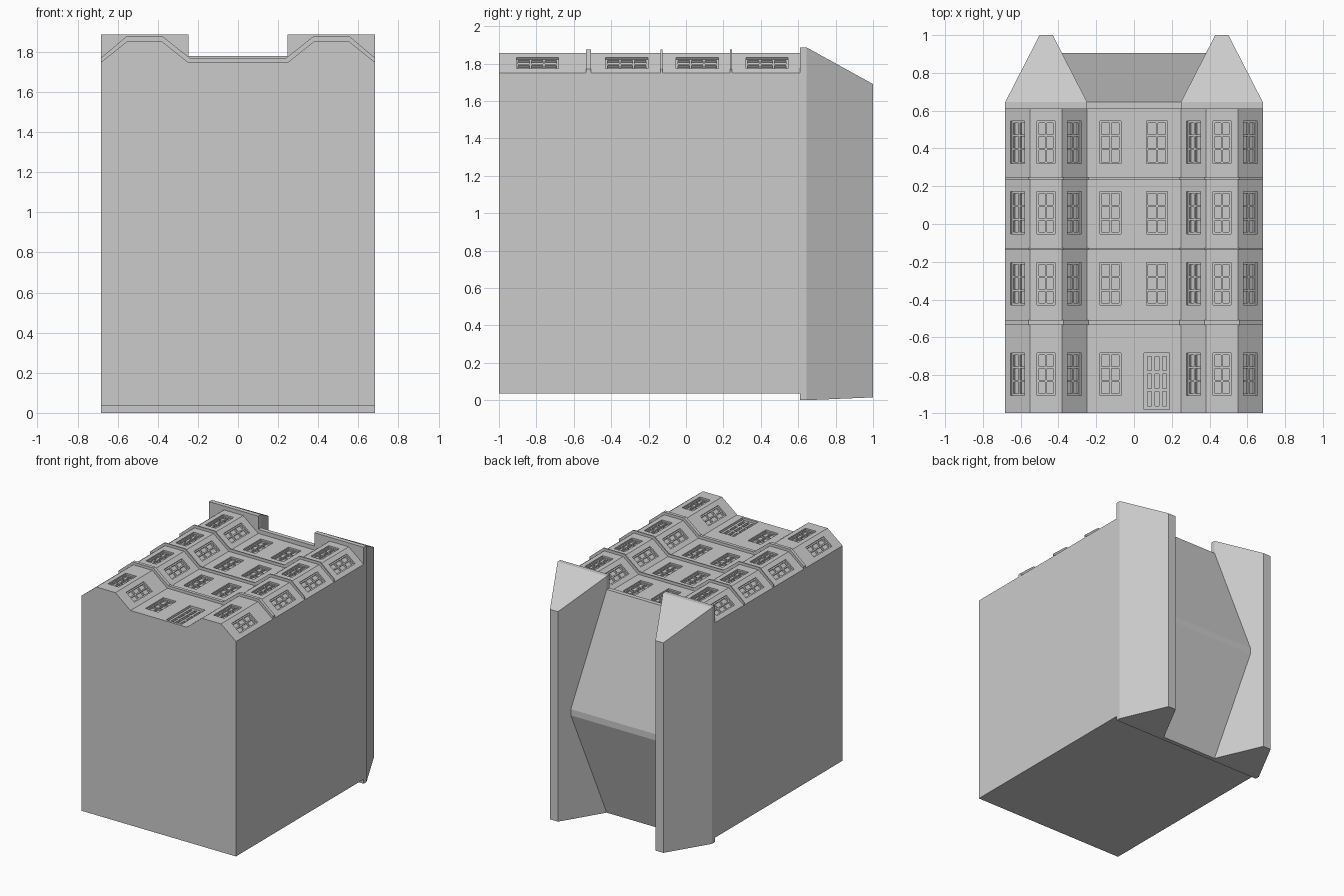
import bpy, bmesh
from mathutils import Matrix, Vector

if "Cube" in bpy.data.objects:
    bpy.data.objects.remove(bpy.data.objects["Cube"])


def finish(name, bm):
    bmesh.ops.recalc_face_normals(bm, faces=bm.faces)
    me = bpy.data.meshes.new(name)
    bm.to_mesh(me)
    bm.free()
    ob = bpy.data.objects.new(name, me)
    bpy.context.collection.objects.link(ob)
    return ob


def prism(name, pts, a, b, place):
    """Extrude a 2D outline between a and b; place(p, t) gives the 3D point."""
    bm = bmesh.new()
    f = bm.faces.new([bm.verts.new(place(p, a)) for p in pts])
    new = bmesh.ops.extrude_face_region(bm, geom=[f])["geom"]
    shift = Vector(place(pts[0], b)) - Vector(place(pts[0], a))
    bmesh.ops.translate(bm, vec=shift, verts=[v for v in new if isinstance(v, bmesh.types.BMVert)])
    return finish(name, bm)


def box(bm, frame, u, v, n, su, sv, sn):
    """Box centred at (u, v, n) inside a local frame."""
    m = frame @ Matrix.Translation((u, v, n)) @ Matrix.Diagonal((su, sv, sn, 1))
    bmesh.ops.create_cube(bm, size=1, matrix=m)


def mirrored(half):
    return [(-x, z) for x, z in half] + [(x, z) for x, z in reversed(half)]


along_y = lambda p, t: (p[0], t, p[1])
along_x = lambda p, t: (t, p[0], p[1])

# Main block with two faceted bays
front = [(0.682, 1.75), (0.55, 1.855), (0.382, 1.855), (0.248, 1.748)]
body = prism("building_body", mirrored([(0.682, 0.035)] + front), -1, 0.612, along_y)

# Ledges that follow the facade outline
outer = [(0.682, 1.60), (0.682, 1.772), (0.558, 1.876), (0.374, 1.876), (0.24, 1.77)]
for y, w in ((-0.522, 0.026), (-0.131, 0.009), (0.241, 0.009)):
    prism("facade_ledge", mirrored(outer), y - w / 2, y + w / 2, along_y)

# Facade frames: one per facet, u across, v up the facade, n outward
pts = mirrored(front)
frames = []
for (x0, z0), (x1, z1) in zip(pts, pts[1:]):
    u = Vector((x1 - x0, 0, z1 - z0)).normalized()
    n = Vector((-u.z, 0, u.x))
    c = Vector(((x0 + x1) / 2, 0, (z0 + z1) / 2))
    m = Matrix((u, (0, 1, 0), n)).transposed().to_4x4()
    m.translation = c
    frames.append(m)

# Openings: (frame, u, v, width, height, columns, rows)
openings = []
for row, y in enumerate((-0.795, -0.317, 0.06, 0.432)):
    for i, fr in enumerate(frames):
        if i == 3:
            openings.append((fr, -0.125, y, 0.112, 0.225, 2, 3))
            if row:
                openings.append((fr, 0.121, y, 0.112, 0.225, 2, 3))
        else:
            openings.append((fr, 0, y, 0.094, 0.225, 2, 3))
door = (frames[3], 0.121, -0.832, 0.136, 0.298, 3, 3)

# Recesses cut into the facade
cut = bmesh.new()
for fr, u, v, w, h, nx, ny in openings:
    box(cut, fr, u, v, 0, w, h, 0.05)
box(cut, *door[:3], 0, door[3], door[4], 0.07)
cutter = finish("opening_cutter", cut)
cutter.hide_render = True
cutter.hide_viewport = True
mod = body.modifiers.new("openings", "BOOLEAN")
mod.operation = "DIFFERENCE"
mod.solver = "EXACT"
mod.object = cutter


def lattice(bm, fr, u, v, w, h, nx, ny, depth, top, bar):
    """Rim plus glazing bars, standing up from the recess floor."""
    n = top - depth / 2
    for i in range(nx + 1):
        box(bm, fr, u + (w - bar) * (i / nx - 0.5), v, n, bar, h, depth)
    for j in range(ny + 1):
        box(bm, fr, u, v + (h - bar) * (j / ny - 0.5), n, w, bar, depth - 0.001)


# Window bars and panelled door
bm = bmesh.new()
for o in openings:
    lattice(bm, *o, 0.014, -0.012, 0.010)
finish("window_bars", bm)
bm = bmesh.new()
lattice(bm, *door, 0.018, -0.018, 0.018)
finish("door_panels", bm)

# Central roof with a narrow flat ridge
prism("central_roof", [(0.61, 0), (0.61, 1.78), (0.645, 1.78), (0.906, 0.89), (0.906, 0.84), (0.645, 0)],
      -0.4, 0.4, along_x)

# Two hipped side roofs
for s in (-1, 1):
    bm = bmesh.new()
    for y, x0, x1, z0, z1 in ((0.61, 0.248, 0.682, 0, 1.886), (0.645, 0.248, 0.682, 0, 1.886),
                              (1.0, 0.43, 0.5, 0.015, 1.69)):
        for x in (x0, x1):
            for z in (z0, z1):
                bm.verts.new((s * x, y, z))
    bmesh.ops.convex_hull(bm, input=bm.verts)
    finish("side_roof", bm)
